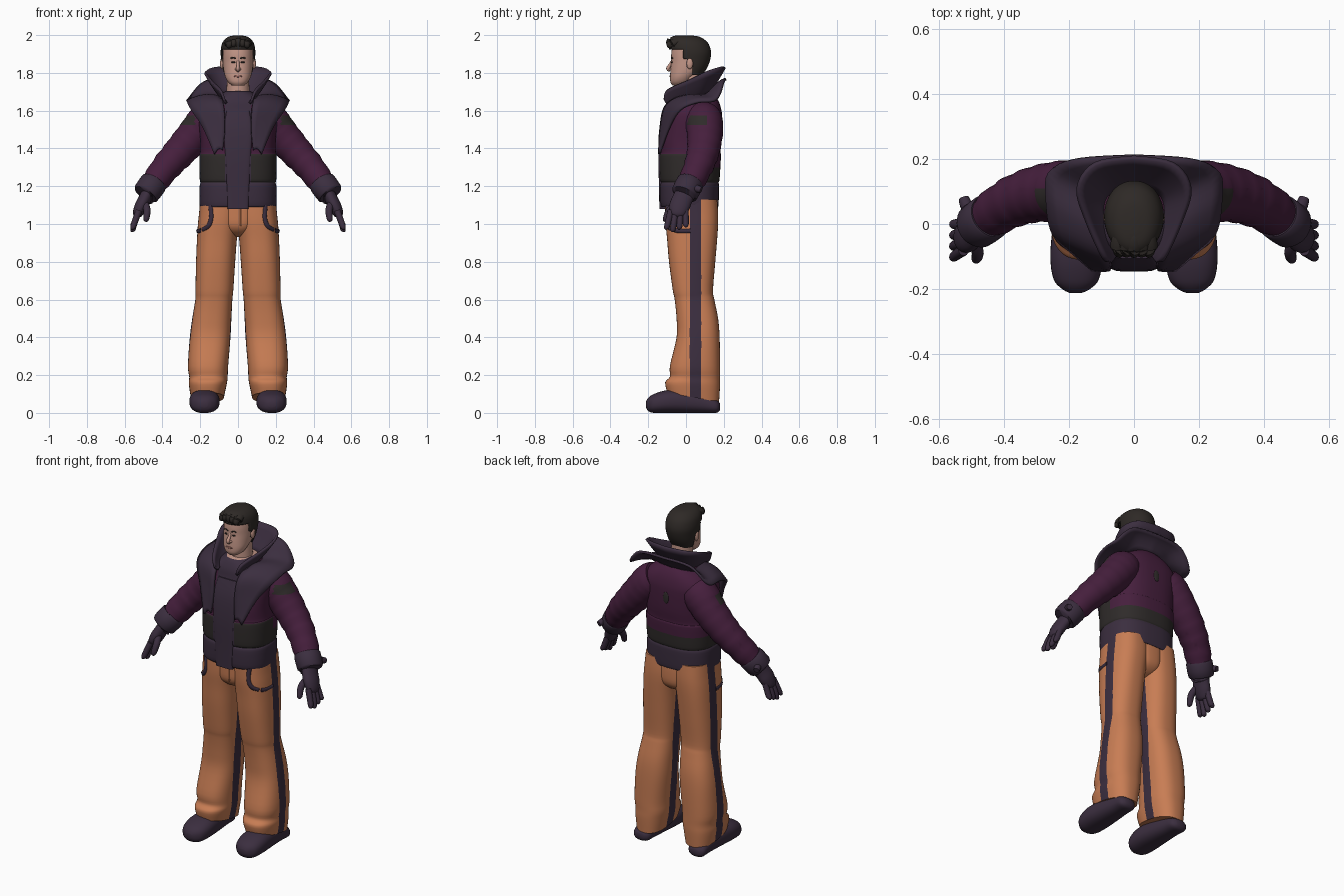
import bpy, bmesh, math
from mathutils import Vector
from mathutils.bvhtree import BVHTree

if "Cube" in bpy.data.objects:
    bpy.data.objects.remove(bpy.data.objects["Cube"])


def material(name, *srgb):
    m = bpy.data.materials.new(name)
    m.use_nodes = True
    col = [((c / 255 + 0.055) / 1.055) ** 2.4 for c in srgb] + [1]
    m.diffuse_color = col
    m.node_tree.nodes["Principled BSDF"].inputs["Base Color"].default_value = col
    return m


PLUM = material("plum cloth", 70, 31, 61)
PURPLE = material("dark purple cloth", 59, 46, 63)
ORANGE = material("orange cloth", 200, 125, 84)
SKIN = material("skin", 196, 151, 136)
HAIR = material("dark hair", 46, 41, 38)
OLIVE = material("charcoal panel", 47, 43, 42)
LIP = material("lips", 160, 108, 100)


def spline(keys, steps):
    """Smooth curve through tuples of any length."""
    out = []
    for i in range(len(keys) - 1):
        p0, p1, p2, p3 = (keys[max(0, min(len(keys) - 1, i + k))] for k in (-1, 0, 1, 2))
        for s in range(steps):
            t = s / steps
            out.append([0.5 * (2 * b + (c - a) * t + (2 * a - 5 * b + 4 * c - d) * t * t
                        + (3 * b - a - 3 * c + d) * t ** 3) for a, b, c, d in zip(p0, p1, p2, p3)])
    return out + [list(keys[-1])]


def finish(ob, mirror=False, thick=0):
    bpy.context.collection.objects.link(ob)
    bpy.ops.object.select_all(action="DESELECT")
    bpy.context.view_layer.objects.active = ob
    ob.select_set(True)
    bpy.ops.object.shade_smooth_by_angle(angle=math.radians(50))
    if mirror:
        ob.modifiers.new("Mirror", "MIRROR")
    if thick:
        sol = ob.modifiers.new("Solidify", "SOLIDIFY")
        sol.thickness, sol.offset = thick, 0
    return ob


def skin_rows(name, rows, mats, closed=True, cuts=(), rule=None, keep=None, mirror=False, thick=0):
    """Bridge rows of points, cut along planes, then colour faces by a rule."""
    bm = bmesh.new()
    grid = [[bm.verts.new(p) for p in r] for r in rows]
    n = len(grid[0])
    for a, b in zip(grid, grid[1:]):
        for i in range(n if closed else n - 1):
            j = (i + 1) % n
            bm.faces.new((a[i], a[j], b[j], b[i]))
    if closed:
        bm.faces.new(grid[0])
        bm.faces.new(grid[-1])
    bmesh.ops.recalc_face_normals(bm, faces=bm.faces)
    for axis, value in cuts:
        no = Vector([float(k == axis) for k in "xyz"])
        bmesh.ops.bisect_plane(bm, geom=bm.verts[:] + bm.edges[:] + bm.faces[:], dist=.0015,
                               plane_co=no * value, plane_no=no)
    bm.normal_update()
    if keep:
        drop = [f for f in bm.faces if not keep(f.calc_center_median())]
        bmesh.ops.delete(bm, geom=drop, context="FACES")
    if rule:
        for f in bm.faces:
            f.material_index = rule(f.calc_center_median(), f.normal)
    me = bpy.data.meshes.new(name)
    bm.to_mesh(me)
    bm.free()
    for m in mats:
        me.materials.append(m)
    return finish(bpy.data.objects.new(name, me), mirror, thick)


def loft(name, keys, mats, power=2.5, along="z", segs=56, tilt=0, **kw):
    """Rounded sections; each key is position, min/max across, min/max depth."""
    rows = []
    for t, a0, a1, b0, b1 in spline(keys, 4):
        row = []
        for i in range(segs):
            c, s = math.cos(math.tau * i / segs), math.sin(math.tau * i / segs)
            a = (a0 + a1) / 2 + (a1 - a0) / 2 * math.copysign(abs(c) ** (2 / power), c)
            b = (b0 + b1) / 2 + (b1 - b0) / 2 * math.copysign(abs(s) ** (2 / power), s)
            z = t - tilt * (b - 0.05) * max(0, 1 - t / 0.2)
            row.append((a, t, b) if along == "y" else (a, b, z))
        rows.append(row)
    return skin_rows(name, rows, mats, **kw)


def even(keys):
    return [(z, -x, x, y0, y1) for z, x, y0, y1 in keys]


def tube(name, keys, mats, wide=1, segs=20, folds=0, steps=5, **kw):
    """Swept limb; each key is x, y, z, radius."""
    pts = spline(keys, steps)
    rows = []
    for i, p in enumerate(pts):
        t = (Vector(pts[min(i + 1, len(pts) - 1)][:3]) - Vector(pts[max(i - 1, 0)][:3])).normalized()
        ref = Vector((1, 0, 0)) if abs(t.y) > 0.8 else Vector((0, 1, 0))
        u = (ref - t * ref.dot(t)).normalized()
        v = t.cross(u)
        r = p[3] + folds * math.sin(i * 2.1) * i / len(pts)
        rows.append([Vector(p[:3]) + u * r * wide * math.cos(math.tau * k / segs)
                     + v * r * math.sin(math.tau * k / segs) for k in range(segs)])
    return skin_rows(name, rows, mats, **kw)


def blob(name, pos, size, mat, mirror=False):
    bm = bmesh.new()
    bmesh.ops.create_uvsphere(bm, u_segments=16, v_segments=10, radius=1)
    bmesh.ops.scale(bm, vec=size, verts=bm.verts)
    bmesh.ops.translate(bm, vec=pos, verts=bm.verts)
    me = bpy.data.meshes.new(name)
    bm.to_mesh(me)
    bm.free()
    me.materials.append(mat)
    return finish(bpy.data.objects.new(name, me), mirror)


def snap(ob, point, sink=0):
    """Nearest point on a part, pushed slightly under its surface."""
    me = ob.data
    tree = BVHTree.FromPolygons([v.co for v in me.vertices], [p.vertices for p in me.polygons])
    co, no = tree.find_nearest(Vector(point))[:2]
    return co - no * sink


# Trousers with side stripes, filled between the legs at the hips
leg = loft("trouser_leg", [
    (.08, .075, .25, -.1, .175), (.15, .06, .26, -.11, .18), (.19, .055, .258, -.085, .18),
    (.25, .052, .265, -.085, .18), (.4, .04, .255, -.05, .178), (.5, .035, .242, -.05, .17),
    (.6, .03, .226, -.06, .15), (.65, .025, .225, -.07, .143), (.8, .015, .222, -.09, .155),
    (.92, .006, .217, -.1, .165), (1, -.005, .212, -.108, .17), (1.06, -.01, .206, -.11, .17),
    (1.13, -.01, .2, -.11, .165)],
    [ORANGE, PURPLE], tilt=0.3, cuts=[("y", 0.02), ("y", 0.08)], mirror=True,
    rule=lambda c, n: int(0.02 < c.y < 0.08 and abs(n.z) < 0.7))
loft("trouser_seat", even([
    (.93, .03, -.02, .08), (.95, .06, -.07, .13), (.99, .09, -.103, .163),
    (1.06, .1, -.108, .168), (1.13, .1, -.108, .163)]), [ORANGE], power=3)
pocket = [(.16, -.13, 1.1), (.15, -.13, 1.03), (.172, -.11, .985), (.21, -.05, .965), (.23, .025, .965)]
tube("pocket_trim", [(*snap(leg, p, .007), .014) for p in pocket], [PURPLE], segs=10, mirror=True)
tube("fly_seam", [(.015, -.106, z, .004) for z in (1.1, 1.03, .99)], [ORANGE], segs=8)

# Shoes
loft("shoe", [
    (-.212, .16, .2, .03, .06), (-.2, .135, .222, .01, .08), (-.17, .108, .248, 0, .1),
    (-.1, .097, .258, 0, .12), (0, .105, .25, 0, .12), (.1, .12, .24, 0, .1),
    (.16, .13, .235, 0, .07), (.18, .155, .21, .015, .05)],
    [PURPLE], along="y", power=2.4, segs=32, mirror=True)


# Jacket body: hem, charcoal band, front panel, neck opening
def jacket(c, n):
    if c.z > 1.69 and n.z > 0.9:
        return 3
    if c.z < 1.22 or (c.y < .04 and (c.z > 1.63 or abs(c.x) < .07)):
        return 1
    return 2 if c.z < (1.37 if c.y < 0.04 else 1.3) else 0


body = loft("jacket_body", even([
    (1.09, .195, -.12, .165), (1.1, .203, -.135, .172), (1.2, .203, -.138, .175),
    (1.22, .198, -.132, .172), (1.24, .203, -.14, .178), (1.36, .205, -.143, .185),
    (1.38, .2, -.135, .182), (1.45, .2, -.135, .19), (1.55, .21, -.115, .192),
    (1.6, .205, -.1, .188), (1.65, .16, -.09, .173), (1.69, .09, -.07, .145), (1.703, .065, -.055, .11)]),
    [PLUM, PURPLE, OLIVE, SKIN], power=2.6, rule=jacket,
    cuts=[("x", -.07), ("x", .07), ("y", .04)] + [("z", z) for z in (1.22, 1.3, 1.37, 1.63)])
loft("front_placket", even([(1.08, .055, -.141, -.1), (1.2, .06, -.143, -.1), (1.36, .068, -.146, -.1),
     (1.5, .075, -.134, -.09), (1.6, .06, -.106, -.07)]), [PURPLE], power=5, segs=32)
blob("back_badge", snap(body, (0, .25, 1.52)), (.018, .004, .035), OLIVE)


# Two-layer collar, each layer lofted from neck edge to outer edge
def collar(name, inner, outer, bulge):
    rows = []
    for a, b in zip(spline(inner, 5), spline(outer, 5)):
        a, b = Vector(a), Vector(b)
        rows.append([a.lerp(b, k / 5) + Vector((0, 0, bulge * math.sin(math.pi * k / 5)))
                     for k in range(6)])
    skin_rows(name, rows, [PURPLE], closed=False, mirror=True, thick=.014)


collar("lower_collar",
       [(.08, -.14, 1.39), (.07, -.135, 1.5), (.075, -.11, 1.62), (.09, -.03, 1.67),
        (.1, .07, 1.67), (.07, .12, 1.68), (0, .135, 1.68)],
       [(.125, -.142, 1.37), (.185, -.09, 1.51), (.248, -.03, 1.605), (.268, .06, 1.645),
        (.262, .16, 1.66), (.17, .2, 1.755), (0, .212, 1.768)], .018)
collar("upper_collar",
       [(.06, -.1, 1.64), (.07, -.07, 1.65), (.085, 0, 1.665), (.09, .07, 1.68),
        (.06, .105, 1.69), (0, .115, 1.69)],
       [(.075, -.118, 1.66), (.095, -.1, 1.71), (.145, .01, 1.76), (.172, .11, 1.805),
        (.12, .185, 1.828), (0, .205, 1.83)], -.006)

# Sleeves with shoulder patch, cuffs and gloves
tube("sleeve", [(.13, .09, 1.57, .09), (.17, .095, 1.54, .1), (.23, .1, 1.47, .094),
                (.31, .09, 1.38, .085), (.39, .06, 1.29, .076), (.47, .005, 1.18, .064)],
     [PLUM, OLIVE], segs=36, folds=.004, mirror=True,
     cuts=[("z", 1.525), ("z", 1.575), ("y", 0), ("y", .11)],
     rule=lambda c, n: int(1.525 < c.z < 1.575 and 0 < c.y < .11 and c.x > .23))
tube("cuff", [(.443, .024, 1.222, .064), (.447, .021, 1.216, .073), (.486, -.007, 1.163, .071),
              (.49, -.01, 1.157, .06)], [PURPLE], segs=32, steps=2, mirror=True)
tube("cuff_tab", [(.495, .03, 1.195, .018), (.515, .055, 1.188, .02), (.525, .08, 1.18, .016)],
     [PURPLE], segs=12, mirror=True)
tube("glove_palm", [(.475, 0, 1.17, .034), (.495, -.02, 1.13, .034), (.515, -.035, 1.09, .034),
                    (.533, -.044, 1.05, .025), (.537, -.046, 1.035, .008)], [PURPLE], wide=1.6, mirror=True)
for i, finger in enumerate(("index", "middle", "ring", "little")):
    k = i - 1.5
    tip = .958 + .012 * abs(i - 1)
    tube("glove_finger_" + finger, [
        (.525, -.042 + k * .026, 1.07, .017), (.547, -.048 + k * .031, 1.01, .0165),
        (.557, -.052 + k * .034, tip + .01, .0135), (.557, -.052 + k * .034, tip, .004)],
        [PURPLE], segs=12, mirror=True)
tube("glove_thumb", [(.498, -.04, 1.12, .02), (.482, -.085, 1.075, .019),
                     (.486, -.108, 1.025, .015), (.487, -.111, 1.012, .005)],
     [PURPLE], segs=12, mirror=True)

# Head and face
tube("neck", [(0, .04, 1.62, .065), (0, .035, 1.72, .06), (0, .035, 1.82, .058)], [SKIN], segs=28)
head = loft("head", even([
    (1.732, .03, -.07, -.01), (1.75, .052, -.082, .02), (1.78, .068, -.084, .05),
    (1.82, .077, -.082, .1), (1.86, .08, -.078, .115), (1.9, .08, -.078, .12),
    (1.94, .076, -.07, .115), (1.975, .055, -.045, .075), (1.985, .02, -.01, .03)]), [SKIN], power=2.2)
tube("nose", [(0, -.07, 1.868, .007), (0, -.083, 1.845, .008), (0, -.095, 1.823, .01),
              (0, -.084, 1.811, .008)], [SKIN], segs=14)
blob("nostril", (.01, -.083, 1.819), (.007, .009, .006), SKIN, True)
blob("eye", snap(head, (.032, -.1, 1.858)), (.012, .004, .0045), HAIR, True)
tube("eyebrow", [(*snap(head, p, .001), .004) for p in
     ((.013, -.1, 1.874), (.032, -.1, 1.881), (.052, -.09, 1.876))], [HAIR], segs=8, mirror=True)
blob("mouth", snap(head, (0, -.1, 1.782)), (.024, .004, .005), LIP)
blob("ear", (.085, .02, 1.85), (.01, .017, .03), SKIN, True)


# Hair cap trimmed to the hairline, with a swept fringe
def hairline(c):
    return c.z > 1.925 or (c.y > -.015 and c.z > 1.875) or (c.y > .005 and c.z > 1.835) or c.y > .035


loft("hair", even([
    (1.79, .068, -.03, .085), (1.83, .08, -.06, .11), (1.87, .086, -.08, .125),
    (1.91, .089, -.085, .13), (1.95, .083, -.09, .118), (1.975, .068, -.085, .095),
    (1.99, .045, -.065, .065), (1.996, .012, -.03, .02)]), [HAIR], power=2.1, keep=hairline, thick=.006,
    cuts=[("z", 1.925), ("z", 1.875), ("z", 1.835), ("y", -.015), ("y", .005), ("y", .035)])
for i in range(5):
    x = (i - 2) * .023
    tube("fringe_lock_%d" % (i + 1), [
        (x * .6, .02, 1.978, .01), (x * .9, -.04, 1.979 - abs(x) * .3, .02),
        (x, -.078, 1.964 - abs(x) * .3, .021), (x * 1.1, -.088 + abs(x) * .3, 1.938, .01)],
        [HAIR], segs=12, wide=1.3)
